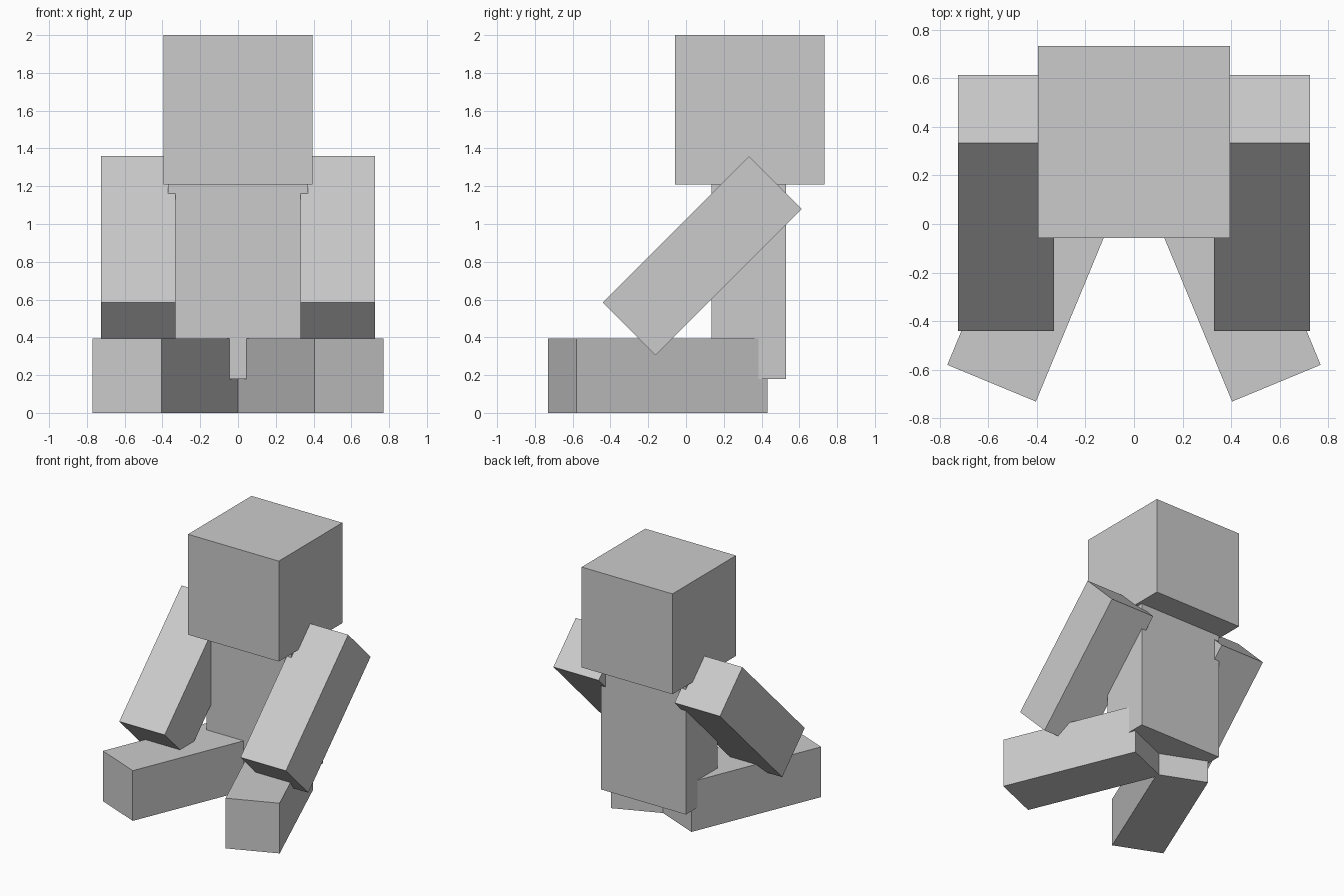
import bpy
from math import radians
from mathutils import Matrix, Vector

cube = bpy.data.objects.get("Cube")
if cube:
    bpy.data.objects.remove(cube, do_unlink=True)

# Single plain grey
grey = bpy.data.materials.new("light_grey")
grey.use_nodes = True
colour = (0.6, 0.6, 0.6, 1)
grey.diffuse_color = colour
grey.node_tree.nodes["Principled BSDF"].inputs["Base Color"].default_value = colour


def block(name, size, centre, axis="X", angle=0):
    """Box with its rotation baked into the mesh."""
    bpy.ops.mesh.primitive_cube_add(size=1)
    obj = bpy.context.object
    obj.name = name
    turn = Matrix.Rotation(radians(angle), 4, axis)
    obj.data.transform(Matrix.Translation(Vector(centre)) @ turn @ Matrix.Diagonal((*size, 1)))
    obj.data.materials.append(grey)
    return obj


LIMB = 0.395
LENGTH = 1.095

block("head", (0.79, 0.79, 0.79), (0, 0.3375, 1.605))
block("torso", (0.74, LIMB, 1.03), (0, 0.3325, 0.695))

for side, s in (("left", 1), ("right", -1)):
    # Arms reach forward and down
    block(side + "_arm", (LIMB, LIMB, LENGTH), (s * 0.5275, 0.0865, 0.8325), "X", -45)
    # Legs lie flat and splay outwards
    block(side + "_leg", (LIMB, LENGTH, LIMB), (s * 0.377, -0.15, LIMB / 2), "Z", s * 22.5)
